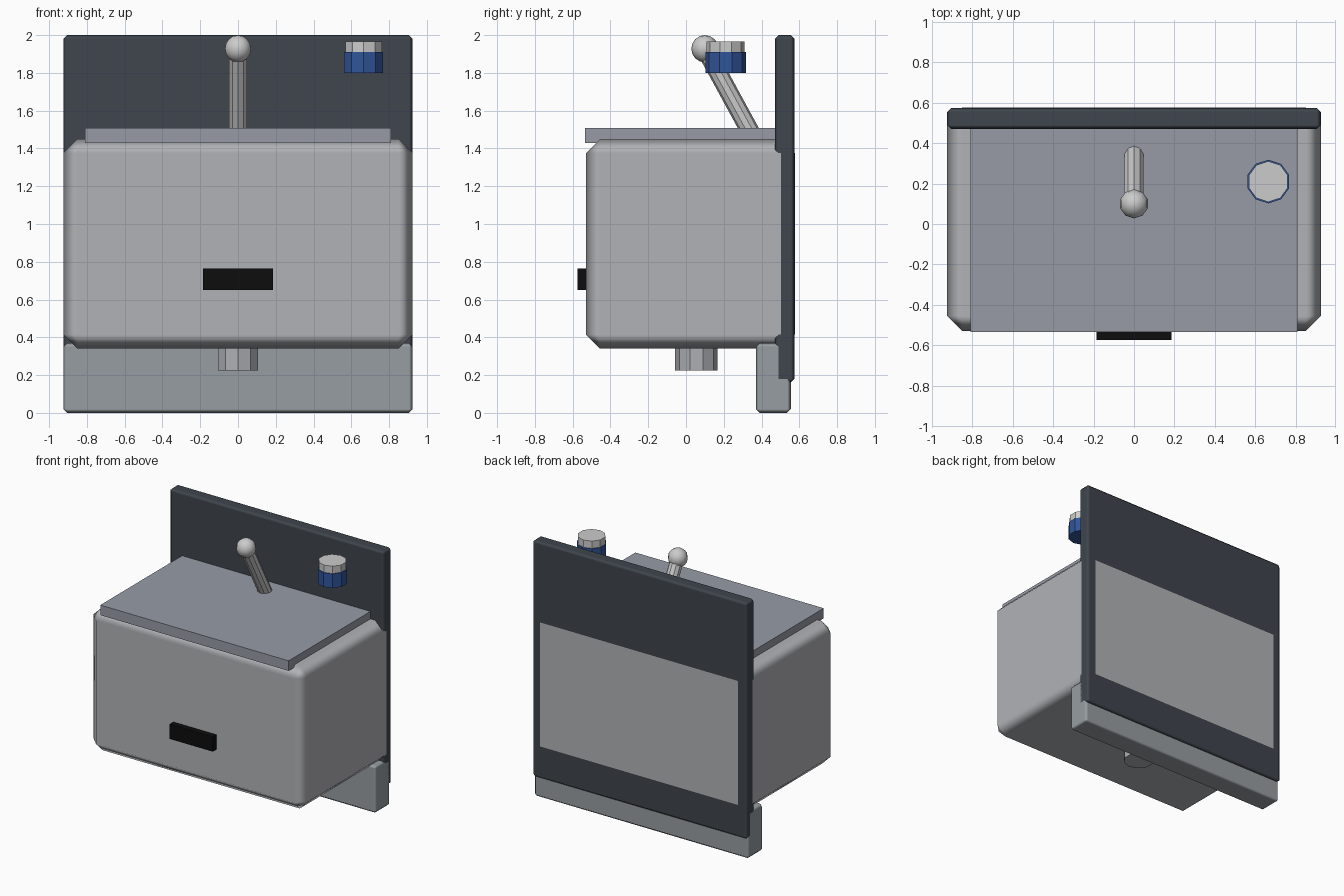
import bpy
from mathutils import Vector

if "Cube" in bpy.data.objects:
    bpy.data.objects.remove(bpy.data.objects["Cube"])


def paint(ob, name, rgb):
    mat = bpy.data.materials.get(name) or bpy.data.materials.new(name)
    mat.diffuse_color = (*rgb, 1)
    mat.use_nodes = True
    mat.node_tree.nodes["Principled BSDF"].inputs["Base Color"].default_value = mat.diffuse_color
    ob.data.materials.append(mat)


def box(name, lo, hi, bevel=0):
    lo, hi = Vector(lo), Vector(hi)
    bpy.ops.mesh.primitive_cube_add(size=1, location=(lo + hi) / 2)
    ob = bpy.context.object
    ob.name = name
    ob.scale = hi - lo
    bpy.ops.object.transform_apply(location=False, rotation=False, scale=True)
    if bevel:
        bpy.ops.object.shade_smooth()
        mod = ob.modifiers.new("bevel", 'BEVEL')
        mod.width = bevel
        mod.segments = 1
        mod.harden_normals = True
    return ob


def rod(name, start, end, radius, sides=10):
    start, end = Vector(start), Vector(end)
    axis = end - start
    bpy.ops.mesh.primitive_cylinder_add(vertices=sides, radius=radius,
                                        depth=axis.length, location=(start + end) / 2)
    ob = bpy.context.object
    ob.name = name
    ob.rotation_mode = 'QUATERNION'
    ob.rotation_quaternion = Vector((0, 0, 1)).rotation_difference(axis)
    return ob


STEEL = (0.42, 0.43, 0.45)
PALE = (0.62, 0.62, 0.64)

# Main housing, its back face sits flush in the back panel
body = box("body", (-0.925, -0.53, 0.34), (0.925, 0.577, 1.45), 0.075)
paint(body, "body_grey", (0.44, 0.45, 0.47))

# Back panel and the rail below it
panel = box("back_panel", (-0.925, 0.47, 0.16), (0.925, 0.575, 2.0), 0.02)
paint(panel, "dark_slate", (0.05, 0.06, 0.075))
rail = box("lower_rail", (-0.925, 0.37, 0), (0.925, 0.555, 0.37), 0.02)
paint(rail, "rail_grey", (0.31, 0.34, 0.36))

# Top plate and front slot
plate = box("top_plate", (-0.81, -0.535, 1.43), (0.81, 0.5, 1.508))
paint(plate, "plate_grey", (0.31, 0.33, 0.38))
slot = box("front_slot", (-0.185, -0.575, 0.65), (0.185, -0.5, 0.765))
paint(slot, "black", (0.004, 0.004, 0.004))

# Outlet pipe underneath
outlet = rod("outlet_pipe", (0, 0.055, 0.225), (0, 0.055, 0.40), 0.112)
paint(outlet, "steel", STEEL)

# Sloping lever with ball knob
lever = rod("lever", (0, 0.345, 1.48), (0, 0.1, 1.93), 0.049)
paint(lever, "pale", PALE)
bpy.ops.mesh.primitive_uv_sphere_add(segments=10, ring_count=8, radius=0.072,
                                     location=(0, 0.1, 1.928))
knob = bpy.context.object
knob.name = "lever_knob"
bpy.ops.object.shade_smooth()
paint(knob, "pale", PALE)

# Floating blue container with pale lid
jar = rod("blue_container", (0.665, 0.21, 1.80), (0.665, 0.21, 1.91), 0.108)
paint(jar, "blue", (0.03, 0.09, 0.32))
lid = rod("container_lid", (0.665, 0.21, 1.90), (0.665, 0.21, 1.967), 0.101)
paint(lid, "pale", PALE)
